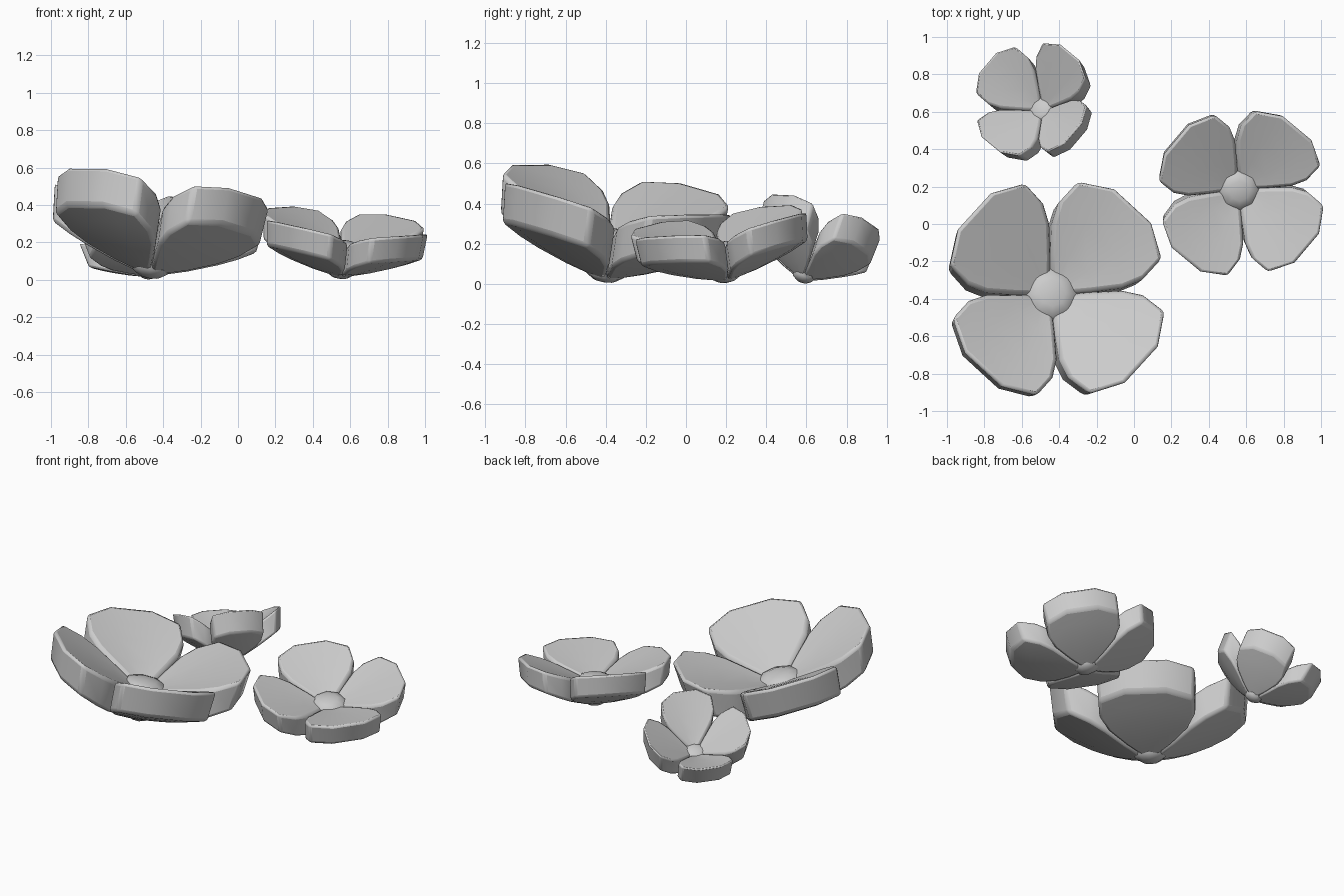
import bpy, bmesh, math
from mathutils import Matrix, Vector

if "Cube" in bpy.data.objects:
    bpy.data.objects.remove(bpy.data.objects["Cube"])


def finish(bm, name, matrix, bevel=0):
    mesh = bpy.data.meshes.new(name)
    bmesh.ops.recalc_face_normals(bm, faces=bm.faces)
    bm.to_mesh(mesh)
    bm.free()
    ob = bpy.data.objects.new(name, mesh)
    bpy.context.collection.objects.link(ob)
    mesh.transform(matrix)
    if bevel:
        mod = ob.modifiers.new("soft_rim", 'BEVEL')
        mod.width, mod.segments = bevel, 2
        mod.limit_method, mod.angle_limit = 'ANGLE', math.radians(50)
    bpy.context.view_layer.objects.active = ob
    ob.select_set(True)
    bpy.ops.object.shade_smooth_by_angle(angle=math.radians(40))
    ob.select_set(False)


# petal rows: fraction of length, half angle
ROWS = [(0.08, 45), (0.35, 45), (0.62, 44), (0.80, 40), (1.0, 31)]
COLS = [-1, -0.4, 0.4, 1]
LENGTH = [0.605, 0.635, 0.635, 0.605]


def petal(name, matrix, scale, slope, thick):
    bm = bmesh.new()
    layers = []
    for top in (0, 1):
        grid = []
        for f, half in ROWS:
            row = []
            for c, length in zip(COLS, LENGTH):
                a = math.radians(half * c)
                r = f * length
                z = 0.015 + slope * r * (0.5 + 0.5 * math.cos(a))
                if top:
                    z += 0.19 + (thick - 0.19) * f
                else:
                    # underside bulges down and its rim tucks in
                    z -= 0.08 * f * (1 - f)
                    r -= 0.02 * f
                row.append(bm.verts.new((r * math.cos(a), r * math.sin(a), z)))
            grid.append(row)
        layers.append(grid)
        for g0, g1 in zip(grid, grid[1:]):
            for j in range(len(COLS) - 1):
                bm.faces.new((g0[j], g0[j + 1], g1[j + 1], g1[j]))
    # side walls around the outline
    loops = []
    for g in layers:
        loops.append(g[0] + [r[-1] for r in g[1:-1]] + g[-1][::-1]
                     + [r[0] for r in g[-2:0:-1]])
    lo, hi = loops
    for i in range(len(lo)):
        k = (i + 1) % len(lo)
        bm.faces.new((lo[i], lo[k], hi[k], hi[i]))
    finish(bm, name, matrix, 0.045 * scale)


def dome(name, matrix, z, radius, height):
    bm = bmesh.new()
    bmesh.ops.create_uvsphere(bm, u_segments=8, v_segments=6, radius=1)
    squash = Matrix.Diagonal((radius, radius, height, 1))
    finish(bm, name, matrix @ Matrix.Translation((0, 0, z)) @ squash)


def flower(name, x, y, scale, spin, up_dir, tilt, slope, thick):
    d = Vector((math.cos(math.radians(up_dir)), math.sin(math.radians(up_dir)), 0))
    lean = Matrix.Rotation(math.radians(tilt), 4, d.cross(Vector((0, 0, 1))))
    hub = Matrix.Translation((0, 0, -0.14))
    place = Matrix.Translation((x, y, 0.14 * scale)) @ Matrix.Scale(scale, 4) @ lean @ hub
    for i in range(4):
        turn = Matrix.Rotation(math.radians(45 + 90 * i + spin), 4, 'Z')
        petal(f"{name}_petal_{i + 1}", place @ turn, scale, slope, thick)
    # flower centre above, base knob below
    dome(name + "_centre", place, 0.235, 0.145, 0.05)
    dome(name + "_base", place, 0.075, 0.11, 0.07)


flower("large_flower", -0.455, -0.39, 0.98, 2.5, -135, 12, 0.43, 0.21)
flower("medium_flower", 0.555, 0.19, 0.745, 5, 125, 10, 0.36, 0.19)
flower("small_flower", -0.48, 0.597, 0.525, 5, -45, 24, 0.58, 0.27)
